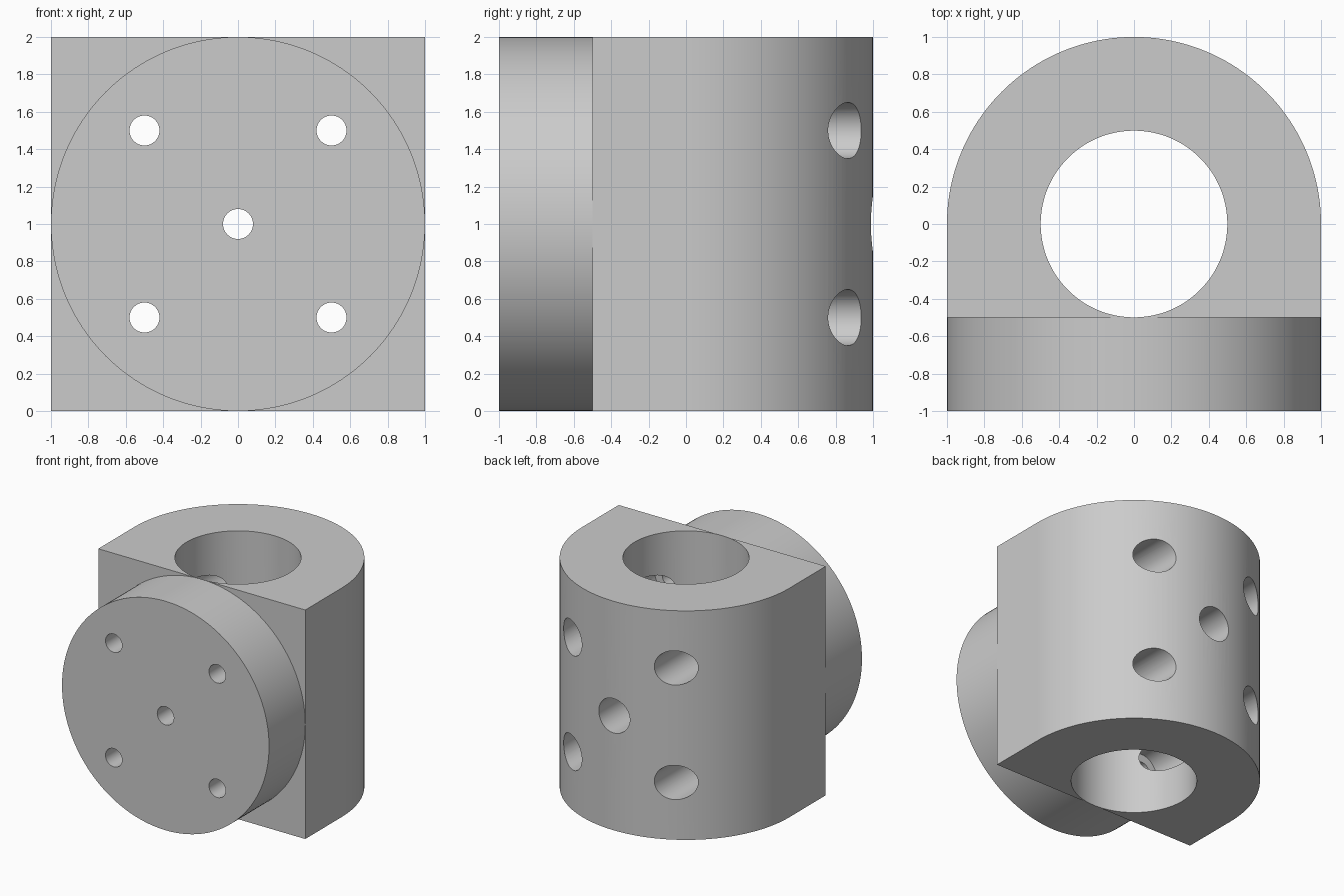
import bpy
from math import cos, sin, pi
from mathutils import Matrix

cube = bpy.data.objects.get("Cube")
if cube:
    bpy.data.objects.remove(cube, do_unlink=True)

grey = bpy.data.materials.new("plain grey")
grey.use_nodes = True
GREY = (0.6, 0.6, 0.6, 1)
grey.diffuse_color = GREY
grey.node_tree.nodes["Principled BSDF"].inputs["Base Color"].default_value = GREY

ALONG_Y = Matrix.Rotation(pi / 2, 4, 'X')   # local +z becomes -y


def prism(name, outline, depth, matrix):
    """Extrude a closed 2D outline along local z."""
    n = len(outline)
    verts = [(x, y, z) for z in (0, depth) for x, y in outline]
    faces = [list(range(n))[::-1], list(range(n, 2 * n))]
    faces += [(i, (i + 1) % n, n + (i + 1) % n, n + i) for i in range(n)]
    mesh = bpy.data.meshes.new(name)
    mesh.from_pydata(verts, [], faces)
    mesh.transform(matrix)
    mesh.materials.append(grey)
    obj = bpy.data.objects.new(name, mesh)
    bpy.context.collection.objects.link(obj)
    return obj


def circle(radius, sides):
    return [(radius * cos(2 * pi * i / sides), radius * sin(2 * pi * i / sides))
            for i in range(sides)]


def activate(obj):
    bpy.ops.object.select_all(action='DESELECT')
    obj.select_set(True)
    bpy.context.view_layer.objects.active = obj


def cut(obj, cutter):
    mod = obj.modifiers.new("cut", 'BOOLEAN')
    mod.operation = 'DIFFERENCE'
    mod.solver = 'EXACT'
    mod.object = cutter
    activate(obj)
    bpy.ops.object.modifier_apply(modifier=mod.name)
    bpy.data.objects.remove(cutter, do_unlink=True)


def drill(obj, radius):
    """Bolt pattern: four corner holes and one in the middle, front to back."""
    for x, z in [(0, 1)] + [(sx, sz) for sx in (-0.5, 0.5) for sz in (0.5, 1.5)]:
        place = Matrix.Translation((x, 1.2, z)) @ ALONG_Y
        cut(obj, prism("hole_cutter", circle(radius, 64), 2.4, place))


# Housing: half-round block with a vertical bore and wide bolt holes
arc = [(cos(pi * i / 80), sin(pi * i / 80)) for i in range(81)]
housing = prism("housing", arc + [(-1, -0.5), (1, -0.5)], 2, Matrix())
cut(housing, prism("bore_cutter", circle(0.499, 128), 2.4,
                   Matrix.Translation((0, 0, -0.2))))
drill(housing, 0.15)

# Front flange: round disc with narrow bolt holes
flange = prism("front_flange", circle(1, 160), 0.5,
               Matrix.Translation((0, -0.5, 1)) @ ALONG_Y)
drill(flange, 0.08)

for part in (housing, flange):
    activate(part)
    bpy.ops.object.shade_smooth_by_angle(angle=pi / 6)
